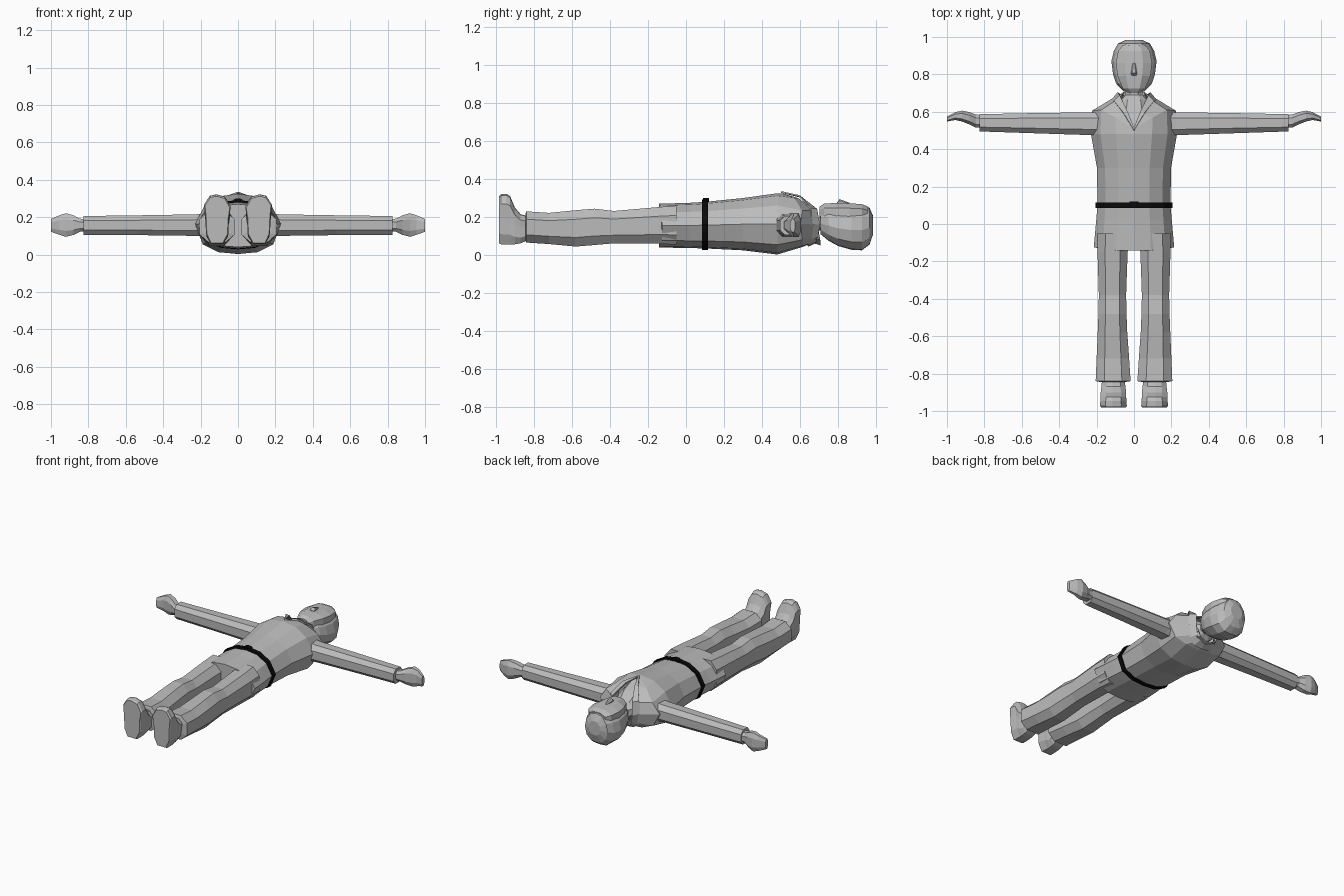
import bpy
import bmesh
from mathutils import Vector

cube = bpy.data.objects.get("Cube")
if cube:
    bpy.data.objects.remove(cube, do_unlink=True)


def material(name, rgb):
    m = bpy.data.materials.new(name)
    m.use_nodes = True
    m.diffuse_color = (*rgb, 1)
    m.node_tree.nodes["Principled BSDF"].inputs["Base Color"].default_value = (*rgb, 1)
    return m


GREY = material("plain grey", (0.5, 0.5, 0.5))
BLACK = material("belt black", (0.003, 0.003, 0.003))

# Half outlines (width factor, height factor 0 back .. 1 front), front centre to back centre
BODY = [(0, 1), (.42, .96), (.78, .80), (1, .50), (.82, .16), (.45, .03), (0, 0)]
HEAD = [(0, 1), (.5, .95), (.88, .72), (1, .45), (.85, .18), (.45, .02), (0, 0)]
OCT = [(-.5, 1), (.5, 1), (1, .75), (1, .25), (.5, 0), (-.5, 0), (-1, .25), (-1, .75)]


def full(half):
    """Mirror half an outline of (x, y, z) points into a closed ring."""
    return half + [(-x, y, z) for x, y, z in reversed(half[1:-1])]


def half_ring(shape, y, w, back, front):
    return full([(a * w, y, back + b * (front - back)) for a, b in shape])


def oct_y(y, x0, x1, z0, z1):
    """Eight-sided ring across the body's long axis."""
    c, h = (x0 + x1) / 2, (x1 - x0) / 2
    return [(c + a * h, y, z0 + b * (z1 - z0)) for a, b in OCT]


def oct_x(x, y0, y1, z0, z1):
    """Eight-sided ring across an arm."""
    c, h = (y0 + y1) / 2, (y1 - y0) / 2
    return [(x, c + a * h, z0 + b * (z1 - z0)) for a, b in OCT]


def loft(name, rings, mat=GREY, closed=True, caps=(True, True), mirror=False, solid=0):
    bm = bmesh.new()
    rows = [[bm.verts.new(Vector(p)) for p in r] for r in rings]
    n = len(rows[0])
    for a, b in zip(rows, rows[1:]):
        for i in range(n if closed else n - 1):
            j = (i + 1) % n
            bm.faces.new((a[i], a[j], b[j], b[i]))
    if caps[0]:
        bm.faces.new(rows[0])
    if caps[1]:
        bm.faces.new(rows[-1])
    bmesh.ops.recalc_face_normals(bm, faces=bm.faces[:])
    mesh = bpy.data.meshes.new(name)
    bm.to_mesh(mesh)
    bm.free()
    mesh.materials.append(mat)
    ob = bpy.data.objects.new(name, mesh)
    bpy.context.collection.objects.link(ob)
    if solid:
        s = ob.modifiers.new("thickness", "SOLIDIFY")
        s.thickness = solid
        s.offset = 0
    if mirror:
        ob.modifiers.new("mirror", "MIRROR")
    return ob


# Jacket: hem to shoulders, ending in an open V neckline
neckline = [(0, .515, .322), (.035, .59, .30), (.075, .675, .235), (.085, .69, .16),
            (.07, .68, .10), (.04, .675, .075), (0, .675, .07)]
shoulder = [(0, .505, .325), (.10, .57, .30), (.175, .61, .235), (.225, .605, .165),
            (.18, .61, .08), (.10, .62, .05), (0, .62, .045)]
hem = half_ring(BODY, -.13, .215, .04, .27)
hem = [(x, y - .012 if abs(x) < .15 else y + .005, z) for x, y, z in hem]
loft("jacket", [
    hem,
    half_ring(BODY, .02, .202, .037, .275),
    half_ring(BODY, .10, .195, .035, .28),
    half_ring(BODY, .30, .198, .025, .30),
    half_ring(BODY, .48, .23, .003, .325),
    full(shoulder),
    full(neckline),
], caps=(True, False))

# Collar and lapels folded outward from the neckline
outer = [(0, .50, .332), (.058, .595, .312), (.105, .655, .245), (.12, .66, .165),
         (.098, .65, .085), (.055, .64, .052), (0, .64, .047)]
rim = [(x, y + .012 * (i > 0), z + .006 * (i < 3)) for i, (x, y, z) in enumerate(neckline)]
loft("collar", [full(rim), full(outer)], caps=(False, False), solid=.008)

# Standing band at the nape
nape = [(.085, .675, .15), (.07, .675, .09), (0, .675, .065),
        (-.07, .675, .09), (-.085, .675, .15)]
tip = [(.07, .69, .15), (.055, .705, .085), (0, .708, .055),
       (-.055, .705, .085), (-.07, .69, .15)]
loft("nape_band", [nape, tip], closed=False, caps=(False, False), solid=.008)

# Chest and neck inside the collar
loft("neck", [
    oct_y(.50, -.09, .09, .10, .30),
    oct_y(.60, -.085, .085, .09, .265),
    oct_y(.665, -.07, .07, .10, .215),
    oct_y(.69, -.045, .045, .13, .195),
    oct_y(.76, -.045, .045, .13, .195),
])

# Belt with a small knot
loft("belt", [
    half_ring(BODY, .085, .196, .033, .280),
    half_ring(BODY, .085, .205, .028, .292),
    half_ring(BODY, .115, .205, .028, .292),
    half_ring(BODY, .115, .196, .033, .280),
], BLACK, caps=(False, False))
loft("belt_knot", [oct_y(.09, -.025, .025, .275, .299),
                   oct_y(.12, -.025, .025, .275, .299)], BLACK)

# Head with hair, and the face set into it
loft("head", [
    half_ring(HEAD, .708, .055, .11, .235),
    half_ring(HEAD, .75, .095, .075, .25),
    half_ring(HEAD, .80, .112, .048, .255),
    half_ring(HEAD, .87, .121, .028, .258),
    half_ring(HEAD, .925, .108, .025, .262),
    half_ring(HEAD, .965, .085, .055, .25),
    half_ring(HEAD, .984, .045, .11, .205),
])
loft("face", [
    oct_y(.703, -.035, .035, .19, .255),
    oct_y(.725, -.06, .06, .18, .27),
    oct_y(.79, -.088, .088, .17, .275),
    oct_y(.86, -.097, .097, .17, .272),
    oct_y(.925, -.085, .085, .17, .268),
    oct_y(.957, -.06, .06, .18, .255),
])
loft("nose", [
    oct_y(.795, -.014, .014, .26, .278),
    oct_y(.808, -.016, .016, .26, .294),
    oct_y(.86, -.007, .007, .26, .275),
])

# Sleeves
loft("sleeve", [
    oct_x(.17, .475, .60, .095, .22),
    oct_x(.225, .475, .597, .10, .215),
    oct_x(.53, .485, .593, .104, .21),
    oct_x(.825, .495, .587, .106, .206),
], mirror=True)

# Hands, palm bent toward the head and tapering to the fingers
loft("hand", [
    oct_x(.80, .515, .582, .125, .188),
    oct_x(.845, .515, .585, .122, .192),
    oct_x(.88, .532, .598, .105, .21),
    oct_x(.92, .548, .606, .095, .221),
    oct_x(.955, .556, .598, .106, .21),
    oct_x(1.0, .548, .574, .122, .19),
], mirror=True)

# Trouser legs
loft("trouser_leg", [
    oct_y(-.05, .02, .195, .055, .26),
    oct_y(-.15, .034, .195, .06, .252),
    oct_y(-.38, .042, .188, .062, .232),
    oct_y(-.48, .040, .190, .053, .244),
    oct_y(-.58, .036, .194, .045, .236),
    oct_y(-.72, .026, .20, .058, .222),
    oct_y(-.84, .018, .205, .066, .23),
    oct_y(-.845, .045, .18, .08, .215),
], mirror=True)

# Shoes with flat soles, toes pointing up
def shoe_ring(y, heel, toe, grow=0):
    shape = [(.08, 0), (.145, 0), (.168, .2), (.172, .55), (.178, .8), (.15, .97),
             (.115, 1), (.07, .95), (.042, .75), (.052, .5), (.054, .2)]
    return [(.112 + (x - .112) * (1 + grow), y, heel + t * (toe - heel)) for x, t in shape]


loft("shoe", [
    shoe_ring(-.83, .078, .205, -.12),
    shoe_ring(-.87, .062, .215, -.05),
    shoe_ring(-.90, .057, .25, 0),
    shoe_ring(-.925, .056, .31, 0),
    shoe_ring(-.945, .056, .322, .03),
    shoe_ring(-.972, .057, .32, .05),
    shoe_ring(-.982, .062, .312, -.03),
], mirror=True)
